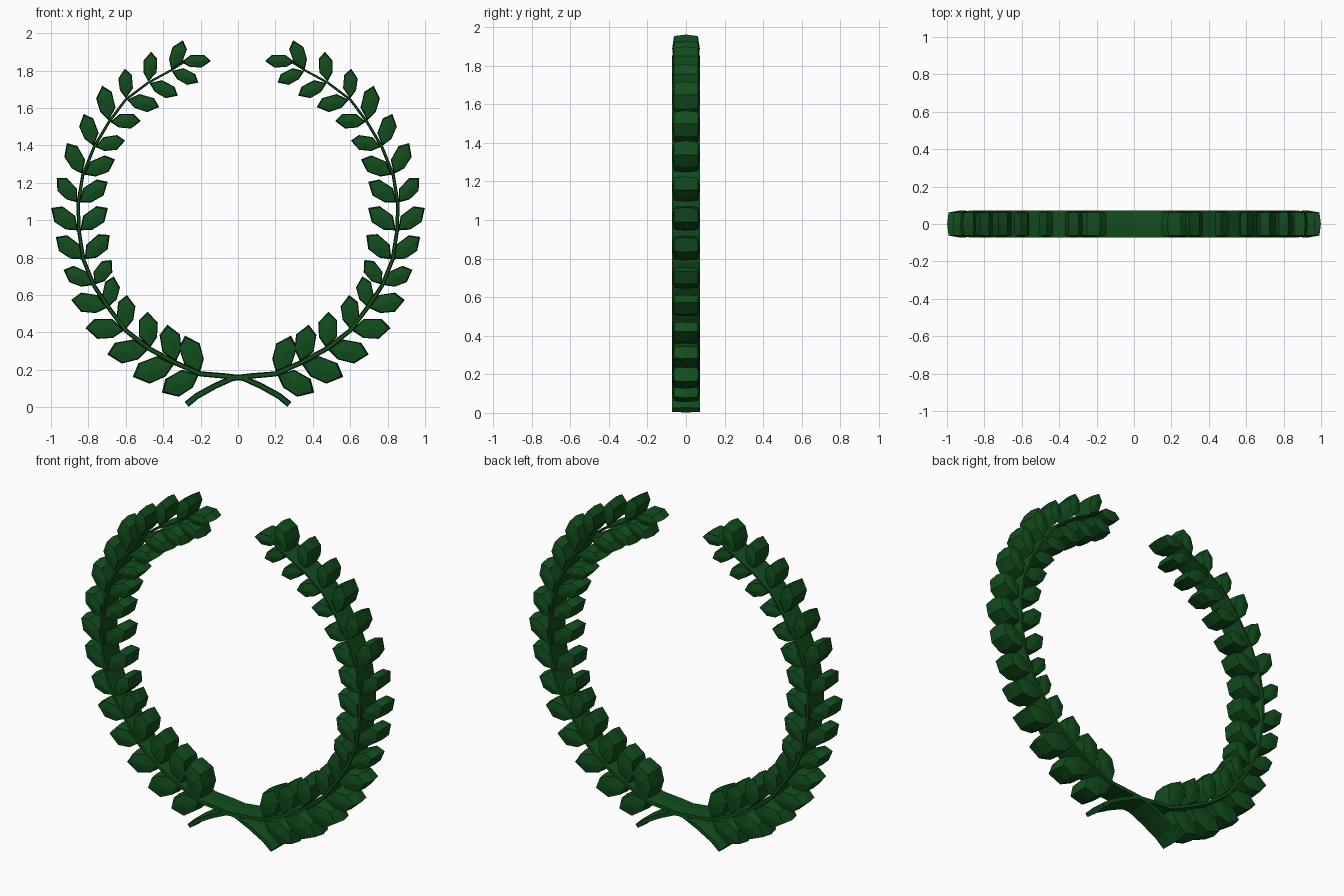
import bpy, bmesh
from mathutils import Vector

if "Cube" in bpy.data.objects:
    bpy.data.objects.remove(bpy.data.objects["Cube"])

D = 0.072  # half depth of the wreath

green = bpy.data.materials.new("leaf_green")
green.diffuse_color = (0.006, 0.075, 0.012, 1)
green.use_nodes = True
green.node_tree.nodes["Principled BSDF"].inputs["Base Color"].default_value = green.diffuse_color

# (stem joint), (inner leaf tip), (outer leaf tip), as x, z on the right-hand branch
ROWS = [
    (.20, .178, .29, .38, .41, .085), (.33, .235, .385, .44, .565, .17),
    (.47, .31, .49, .51, .70, .29), (.60, .41, .60, .60, .815, .43),
    (.69, .53, .67, .70, .89, .58), (.77, .65, .68, .79, .93, .74),
    (.825, .785, .69, .925, .97, .915), (.85, .94, .70, 1.07, .995, 1.07),
    (.855, 1.09, .70, 1.21, .965, 1.23), (.83, 1.24, .66, 1.33, .91, 1.415),
    (.77, 1.39, .605, 1.43, .82, 1.57), (.69, 1.525, .52, 1.535, .72, 1.72),
    (.60, 1.645, .42, 1.61, .60, 1.81), (.48, 1.735, .32, 1.67, .46, 1.90),
    (.36, 1.80, .21, 1.74, .29, 1.96),
]


def finish(bm, name):
    bmesh.ops.recalc_face_normals(bm, faces=bm.faces)
    me = bpy.data.meshes.new(name)
    bm.to_mesh(me)
    bm.free()
    me.materials.append(green)
    ob = bpy.data.objects.new(name, me)
    bpy.context.collection.objects.link(ob)
    return ob


def add_leaf(bm, base, tip, sx, width=0.27):
    """Thick angular leaf: a bulging rim, front and back outlines and a raised midrib."""
    base, tip = Vector(base), Vector(tip)
    along = tip - base
    side = Vector((-along.y, along.x))
    outline = [(0.04, 0), (0.30, .78), (0.68, 1), (1, .12),
               (0.80, -.80), (0.36, -.95)]

    def vert(t, s, y):
        p = base + along * t + side * s * width
        return bm.verts.new((sx * p.x, y, p.y))

    rim = [vert(t, s, 0) for t, s in outline]
    for y in (-1, 1):
        ring = [vert(0.5 + (t - 0.5) * 0.9, s * 0.93, y * D * 0.86) for t, s in outline]
        rib = vert(0.55, 0.05, y * D)
        for i in range(6):
            j = (i + 1) % 6
            bm.faces.new((rim[i], rim[j], ring[j], ring[i]))
            bm.faces.new((ring[i], ring[j], rib))


def add_stem(bm, pts, sx):
    """Deep thin band following the branch, tapering towards its tip."""
    pts = [Vector(p) for p in pts]
    n, loops = len(pts), []
    for i, p in enumerate(pts):
        t = (pts[min(i + 1, n - 1)] - pts[max(i - 1, 0)]).normalized()
        nor = Vector((-t.y, t.x))
        f = i / (n - 1)
        w = 0.017 * (1 - f) + 0.005 * f
        sec = [(w, 0), (w * .7, D), (-w * .7, D), (-w, 0), (-w * .7, -D), (w * .7, -D)]
        loops.append([bm.verts.new((sx * (p + nor * a).x, y, (p + nor * a).y)) for a, y in sec])
    for a, b in zip(loops, loops[1:]):
        for i in range(6):
            j = (i + 1) % 6
            bm.faces.new((a[i], a[j], b[j], b[i]))
    bm.faces.new(loops[0])
    bm.faces.new(loops[-1])


for side_name, sx in (("right", 1), ("left", -1)):
    # Branch, starting at the crossed foot on the opposite side
    bm = bmesh.new()
    foot = [(-.275, .015), (-.22, .06), (-.12, .115), (-.03, .155), (.08, .168)]
    add_stem(bm, foot + [r[:2] for r in ROWS] + [(.28, 1.85)], sx)
    finish(bm, side_name + "_stem")

    # Paired leaves and the leaf at the branch tip
    bm = bmesh.new()
    for k, (x, z, ix, iz, ox, oz) in enumerate(ROWS):
        w = 0.28 - 0.003 * k
        add_leaf(bm, (x, z), (ix, iz), sx, w)
        add_leaf(bm, (x, z), (ox, oz), sx, -w)
    add_leaf(bm, (.31, 1.845), (.145, 1.855), sx, 0.22)
    finish(bm, side_name + "_leaves")
